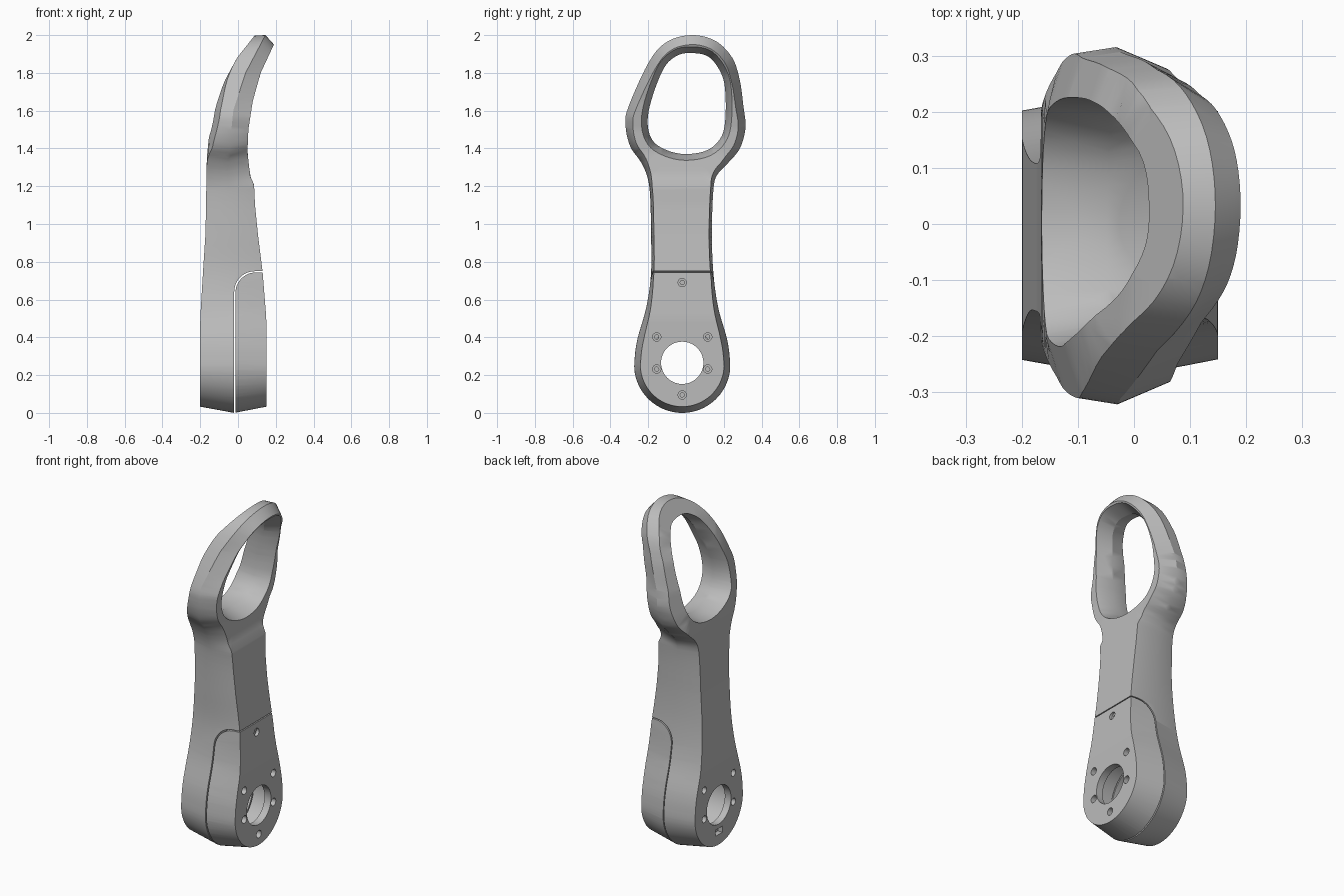
import bpy, bmesh, math
from mathutils import Vector, Matrix

if "Cube" in bpy.data.objects:
    bpy.data.objects.remove(bpy.data.objects["Cube"], do_unlink=True)

grey = bpy.data.materials.new("matte_grey")
grey.use_nodes = True
grey.diffuse_color = (0.5, 0.5, 0.5, 1)
bsdf = grey.node_tree.nodes["Principled BSDF"]
bsdf.inputs["Base Color"].default_value = (0.5, 0.5, 0.5, 1)
bsdf.inputs["Roughness"].default_value = 0.6


def table(points, z):
    """Piecewise linear lookup."""
    if z <= points[0][0]:
        return points[0][1]
    for (a, u), (b, v) in zip(points, points[1:]):
        if z <= b:
            return u + (v - u) * (z - a) / (b - a)
    return points[-1][1]


def smooth_loop(points, steps=5):
    """Closed Catmull-Rom loop through 2D points."""
    p = [Vector(q) for q in points]
    n, out = len(p), []
    for i in range(n):
        a, b, c, d = (p[(i + k) % n] for k in (-1, 0, 1, 2))
        for s in range(steps):
            t = s / steps
            out.append(b + (c - a) * t / 2 + (a * 2 - b * 5 + c * 4 - d) * t * t / 2
                       + (b * 3 - a - c * 3 + d) * t ** 3 / 2)
    return out


def offset(loop, amount):
    """Move a counter-clockwise loop outward by amount(z)."""
    out = []
    for i, p in enumerate(loop):
        t = (loop[(i + 1) % len(loop)] - loop[i - 1]).normalized()
        out.append(p + Vector((t.y, -t.x)) * amount(p.y))
    return out


# Silhouette in (y, z): round base, neck, then the tilted ring
BASE = Vector((-0.02, 0.255))
base_arc = [(BASE.x + 0.255 * math.sin(math.radians(a)),
             BASE.y - 0.255 * math.cos(math.radians(a))) for a in range(-100, 101, 20)]
outline = smooth_loop(base_arc + [
    (0.215, 0.4), (0.17, 0.56), (0.145, 0.74), (0.137, 0.95), (0.145, 1.18),
    (0.165, 1.26), (0.22, 1.32), (0.285, 1.4), (0.315, 1.51), (0.303, 1.63),
    (0.285, 1.76), (0.245, 1.88), (0.155, 1.97), (0.03, 2.0), (-0.1, 1.965),
    (-0.195, 1.86), (-0.305, 1.62), (-0.32, 1.52), (-0.295, 1.41), (-0.24, 1.33),
    (-0.205, 1.25), (-0.19, 1.15), (-0.185, 0.95), (-0.185, 0.74), (-0.21, 0.56),
    (-0.255, 0.4)])
opening = smooth_loop([
    (0, 1.37), (0.11, 1.39), (0.18, 1.45), (0.207, 1.54), (0.208, 1.7),
    (0.185, 1.8), (0.12, 1.885), (0.03, 1.905), (-0.05, 1.89), (-0.12, 1.82),
    (-0.185, 1.65), (-0.203, 1.53), (-0.175, 1.44), (-0.1, 1.39)])

# Side profile x(z) of the two faces and the parting plane
X_NEG = [(0, -.2), (.5, -.2), (.75, -.185), (.95, -.172), (1.35, -.165), (1.45, -.155),
         (1.6, -.125), (1.75, -.075), (1.88, -.005), (2, .09)]
X_POS = [(0, .15), (.5, .15), (.75, .13), (.95, .105), (1.1, .09), (1.21, .085),
         (1.25, .065), (1.38, .05), (1.5, .055), (1.65, .078), (1.8, .12), (1.95, .19), (2, .22)]
X_MID = [(0, -.02), (.8, -.02), (1.3, -.055), (1.6, -.025), (1.8, .04), (2, .145)]
# Draft of each face edge relative to the silhouette
IN_NEG = [(0, .033), (.7, .03), (1.2, .028), (1.4, .015), (1.6, .01), (2, .003)]
IN_POS = [(0, .033), (.4, .033), (.7, .015), (1.2, .015), (1.35, .035), (2, .05)]


def finish(name, bm):
    bmesh.ops.recalc_face_normals(bm, faces=bm.faces[:])
    mesh = bpy.data.meshes.new(name)
    bm.to_mesh(mesh)
    bm.free()
    mesh.materials.append(grey)
    ob = bpy.data.objects.new(name, mesh)
    bpy.context.collection.objects.link(ob)
    return ob


def activate(ob):
    bpy.ops.object.select_all(action='DESELECT')
    ob.select_set(True)
    bpy.context.view_layer.objects.active = ob


def boolean(ob, cutter, operation='DIFFERENCE'):
    mod = ob.modifiers.new("cut", 'BOOLEAN')
    mod.operation, mod.object, mod.solver = operation, cutter, 'EXACT'
    activate(ob)
    bpy.ops.object.modifier_apply(modifier=mod.name)
    bpy.data.objects.remove(cutter, do_unlink=True)


def rod(y, z, r, x0, x1, sides=32):
    """Cylinder cutter along x."""
    bm = bmesh.new()
    bmesh.ops.create_cone(bm, cap_ends=True, segments=sides, radius1=r, radius2=r, depth=x1 - x0,
                          matrix=Matrix.Translation(((x0 + x1) / 2, y, z))
                          @ Matrix.Rotation(math.pi / 2, 4, 'Y'))
    return finish("cutter", bm)


def cover_block(gap):
    """Rounded-corner block that separates the cover from the arm."""
    x, top, r = -0.02 + gap, 0.75 - gap, 0.11
    pts = [(0.5, -0.1), (0.5, top)]
    for i in range(13):
        a = math.pi / 2 * (1 + i / 12)
        pts.append((x + r + r * math.cos(a), top - r + r * math.sin(a)))
    pts.append((x, -0.1))
    bm = bmesh.new()
    face = bm.faces.new([bm.verts.new((px, -0.6, pz)) for px, pz in pts])
    ext = bmesh.ops.extrude_face_region(bm, geom=[face])
    for v in ext["geom"]:
        if isinstance(v, bmesh.types.BMVert):
            v.co.y = 0.6
    return finish("cutter", bm)


# Arm: three layers of outline and opening, capped on both sides
bm = bmesh.new()
layers = []
for t, outer, inner in ((-1, lambda z: -table(IN_NEG, z), lambda z: 0.015),
                        (0, lambda z: 0, lambda z: 0),
                        (1, lambda z: -table(IN_POS, z), lambda z: 0.033)):
    loops = (offset(outline, outer), offset(opening, inner))
    layers.append([[bm.verts.new((t, p.x, p.y)) for p in lp] for lp in loops])
for low, high in zip(layers, layers[1:]):
    for a, b in zip(low, high):
        for i in range(len(a)):
            bm.faces.new((a[i - 1], a[i], b[i], b[i - 1]))
for layer in (layers[0], layers[2]):
    edges = [bm.edges.get((lp[i - 1], lp[i])) for lp in layer for i in range(len(lp))]
    bmesh.ops.triangle_fill(bm, edges=edges, use_beauty=True, normal=(1, 0, 0))
# Slice in height, then bend to the side profile
for i in range(1, 50):
    bmesh.ops.bisect_plane(bm, geom=bm.verts[:] + bm.edges[:] + bm.faces[:], dist=1e-5,
                           plane_co=(0, 0, i * 0.04 + 0.003), plane_no=(0, 0, 1))
for v in bm.verts:
    t, z = v.co.x, v.co.z
    mid = table(X_MID, z)
    crown = 0.33 * max(0, abs(v.co.y) - 0.205) * min(1, max(0, (z - 1.25) / 0.15))
    side = table(X_POS, z) if t > 0 else table(X_NEG, z) + crown
    v.co.x = mid + (side - mid) * abs(t)
bmesh.ops.triangulate(bm, faces=bm.faces[:])
arm = finish("arm_body", bm)

# Hollow base with a through hole
boolean(arm, rod(BASE.x, 0.265, 0.185, -0.16, 0.108, 48))
boolean(arm, rod(BASE.x, 0.265, 0.112, -0.5, 0.5, 64))

# Screw recesses on both faces
corners = [(BASE.x + s * 0.135, z) for s in (-1, 1) for z in (0.232, 0.402)]
for y, z in corners + [(BASE.x, 0.69), (BASE.x, 0.095)]:
    boolean(arm, rod(y, z, 0.022, 0.118, 0.3, 20))
    boolean(arm, rod(y, z, 0.011, 0.09, 0.3, 12))
for y, z in corners:
    boolean(arm, rod(y, z, 0.02, -0.4, -0.17, 20))

# Small rectangular port under the hole on the back face
bm = bmesh.new()
bmesh.ops.create_cube(bm, size=1, matrix=Matrix.Translation((-0.28, BASE.x, 0.11))
                      @ Matrix.Diagonal((0.22, 0.065, 0.036, 1)))
boolean(arm, finish("cutter", bm))

# Split off the side cover, leaving a fine seam
cover = arm.copy()
cover.data = arm.data.copy()
cover.name = "side_cover"
bpy.context.collection.objects.link(cover)
boolean(arm, cover_block(0))
boolean(cover, cover_block(0.006), 'INTERSECT')

for ob in (arm, cover):
    activate(ob)
    bpy.ops.object.shade_smooth_by_angle(angle=math.radians(32))
